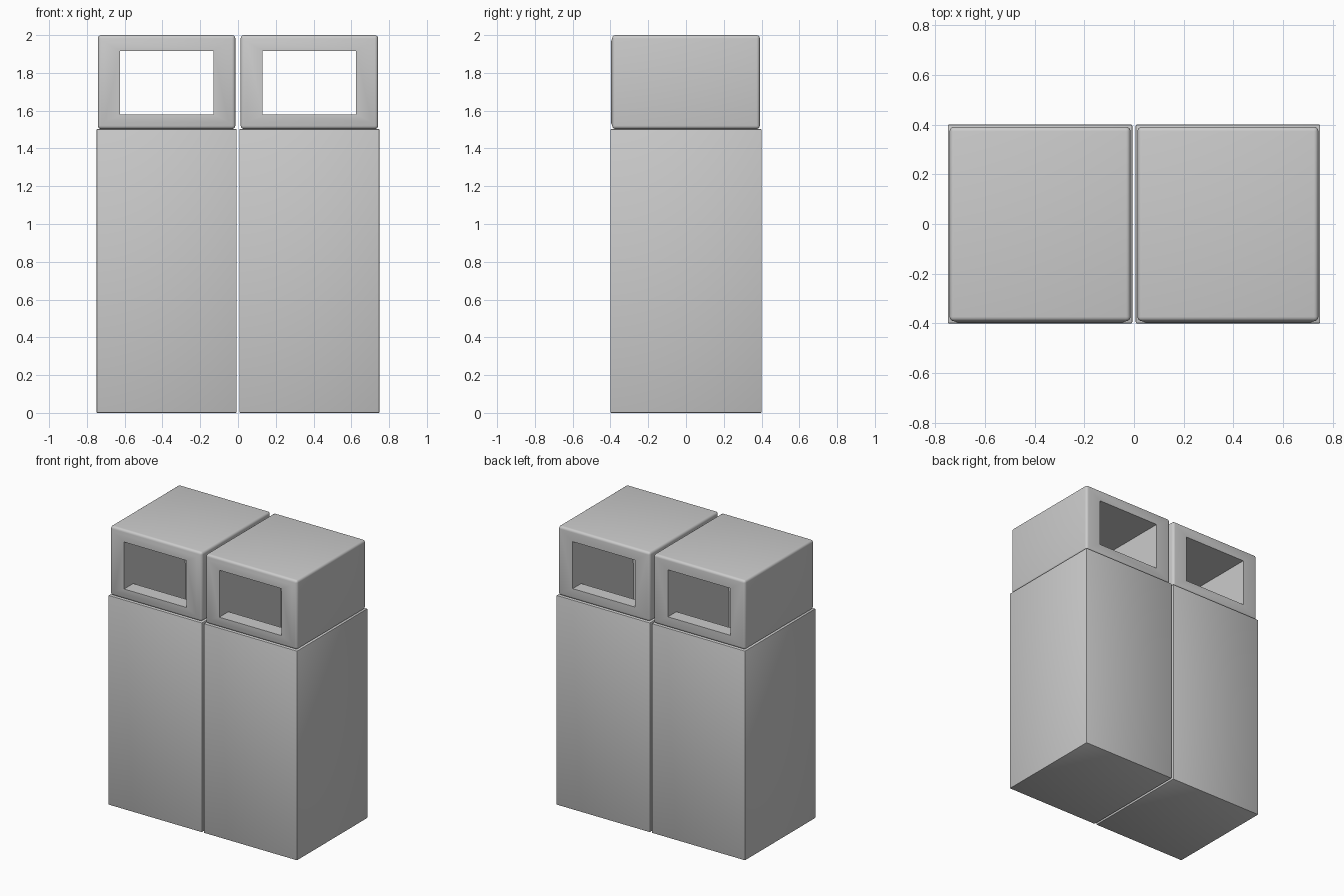
import bpy, bmesh

if "Cube" in bpy.data.objects:
    bpy.data.objects.remove(bpy.data.objects["Cube"])

CX = 0.378            # centre line of the right-hand bin
HOLE_W = 0.495        # width of the opening and of the inner cavity


def make_object(name, bm):
    bmesh.ops.recalc_face_normals(bm, faces=bm.faces[:])
    mesh = bpy.data.meshes.new(name)
    bm.to_mesh(mesh)
    bm.free()
    ob = bpy.data.objects.new(name, mesh)
    bpy.context.collection.objects.link(ob)
    return ob


def rounded_box(size, centre, radius, segments):
    bm = bmesh.new()
    bmesh.ops.create_cube(bm, size=1)
    for v in bm.verts:
        v.co = [v.co[i] * size[i] + centre[i] for i in range(3)]
    bmesh.ops.bevel(bm, geom=bm.edges[:], offset=radius, segments=segments,
                    profile=0.5, affect='EDGES')
    return bm


def extrude_profile(name, yz_points):
    """Closed side profile swept across the opening width."""
    bm = bmesh.new()
    face = bm.faces.new([bm.verts.new((CX - HOLE_W / 2, y, z)) for y, z in yz_points])
    ext = bmesh.ops.extrude_face_region(bm, geom=[face])
    verts = [g for g in ext['geom'] if isinstance(g, bmesh.types.BMVert)]
    bmesh.ops.translate(bm, verts=verts, vec=(HOLE_W, 0, 0))
    return make_object(name, bm)


def finish(ob, cutter):
    """Cut the hollow, mirror to the second bin, smooth the rounded edges."""
    bpy.ops.object.select_all(action='DESELECT')
    ob.select_set(True)
    bpy.context.view_layer.objects.active = ob
    cut = ob.modifiers.new("hollow", 'BOOLEAN')
    cut.operation = 'DIFFERENCE'
    cut.solver = 'EXACT'
    cut.object = cutter
    bpy.ops.object.modifier_apply(modifier=cut.name)
    bpy.data.objects.remove(cutter)
    mirror = ob.modifiers.new("second_bin", 'MIRROR')
    mirror.use_axis[0] = True
    mirror.use_mirror_merge = False
    bpy.ops.object.modifier_apply(modifier=mirror.name)
    bpy.ops.object.shade_smooth_by_angle(angle=0.6)


# Lower bin bodies, hollow and open at the top
body = make_object("bin_body", rounded_box((0.742, 0.80, 1.503), (CX, 0, 0.7515), 0.005, 2))
finish(body, extrude_profile("body_cutter",
       [(-0.3, 0.1), (0.3, 0.1), (0.3, 1.6), (-0.3, 1.6)]))

# Hoods with a slightly raised front panel and an opening through front and back
bm = rounded_box((0.728, 0.782, 0.497), (CX, 0, 1.7515), 0.018, 4)
bm.normal_update()
front = max((f for f in bm.faces if f.normal.y < -0.99), key=lambda f: f.calc_area())
bmesh.ops.inset_region(bm, faces=[front], thickness=0.025, depth=0.007)
hood = make_object("bin_hood", bm)
finish(hood, extrude_profile("hood_cutter",
       [(-0.5, 1.58), (-0.295, 1.58), (-0.295, 1.4), (0.295, 1.4),
        (0.295, 1.58), (0.5, 1.58), (0.5, 1.917), (-0.5, 1.917)]))
